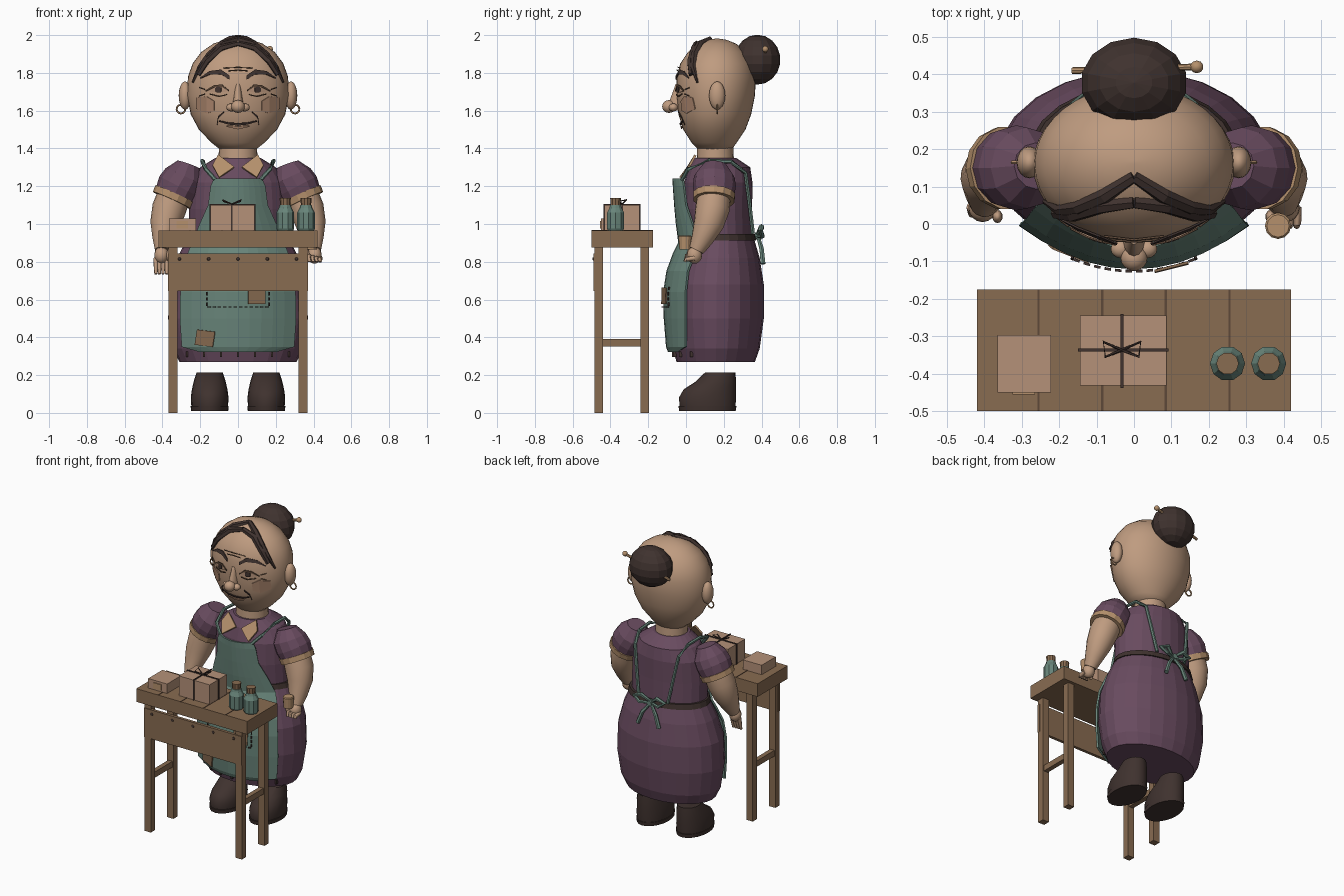
import bpy, bmesh, math
from mathutils import Vector

def mat(name, r, g, b):
    m = bpy.data.materials.new(name)
    m.diffuse_color = (r, g, b, 1)
    return m

SKIN = mat("skin", .52, .33, .215)
BLUSH = mat("blush", .43, .25, .16)
DRESS = mat("plum_cloth", .14, .07, .115)
APRON = mat("sage_cloth", .14, .235, .195)
DARK = mat("dark_brown", .05, .032, .028)
WOOD = mat("wood", .25, .15, .083)
PAPER = mat("paper", .46, .285, .19)
TRIM = mat("tan_trim", .46, .28, .15)
LINE = mat("groove_brown", .11, .065, .04)

def finish(name, bm, m, smooth=0, thick=0):
    bmesh.ops.recalc_face_normals(bm, faces=bm.faces)
    me = bpy.data.meshes.new(name)
    bm.to_mesh(me)
    bm.free()
    me.materials.append(m)
    ob = bpy.data.objects.new(name, me)
    bpy.context.collection.objects.link(ob)
    if smooth:
        bpy.context.view_layer.objects.active = ob
        ob.select_set(True)
        bpy.ops.object.shade_smooth_by_angle(angle=math.radians(smooth))
        ob.select_set(False)
    if thick:
        mod = ob.modifiers.new("thickness", 'SOLIDIFY')
        mod.thickness = thick
        mod.offset = 0
    return ob

def skin_rings(name, rings, m, smooth=0):
    """Bridge equal rings of points and cap both ends."""
    bm = bmesh.new()
    vs = [[bm.verts.new(p) for p in r] for r in rings]
    n = len(vs[0])
    for a, b in zip(vs, vs[1:]):
        for i in range(n):
            bm.faces.new((a[i], a[(i + 1) % n], b[(i + 1) % n], b[i]))
    bm.faces.new(vs[0])
    bm.faces.new(vs[-1])
    return finish(name, bm, m, smooth)

def loft(name, rows, m, n=24, smooth=0, cx=0):
    """Stacked ellipses: (z, half width, front y, back y)."""
    ang = [2 * math.pi * i / n for i in range(n)]
    return skin_rings(name, [[(cx + rx * math.cos(a), (f + b) / 2 + (b - f) / 2 * math.sin(a), z)
                              for a in ang] for z, rx, f, b in rows], m, smooth)

def tube(name, pts, m, n=8, smooth=0):
    """Tube through (x, y, z, radius) points."""
    P = [Vector(p[:3]) for p in pts]
    rings = []
    for i, p in enumerate(P):
        d = (P[min(i + 1, len(P) - 1)] - P[max(i - 1, 0)]).normalized()
        u = d.cross(Vector((0, 1, 0) if abs(d.y) < .9 else (1, 0, 0))).normalized()
        v = d.cross(u)
        rings.append([p + pts[i][3] * (u * math.cos(t) + v * math.sin(t))
                      for t in (2 * math.pi * k / n for k in range(n))])
    return skin_rings(name, rings, m, smooth)

def box(name, x0, x1, y0, y1, z0, z1, m):
    return skin_rings(name, [[(x0, y0, z), (x1, y0, z), (x1, y1, z), (x0, y1, z)] for z in (z0, z1)], m)

def ball(name, c, r, m, u=16, v=10, smooth=60):
    bm = bmesh.new()
    bmesh.ops.create_uvsphere(bm, u_segments=u, v_segments=v, radius=1)
    for p in bm.verts:
        p.co = Vector((c[k] + p.co[k] * r[k] for k in range(3)))
    return finish(name, bm, m, smooth)

def lerp_rows(rows, z):
    z = max(rows[0][0], min(rows[-1][0], z))
    for a, b in zip(rows, rows[1:]):
        if z <= b[0]:
            t = (z - a[0]) / (b[0] - a[0])
            return [p + (q - p) * t for p, q in zip(a, b)]

# Head and neck
HEAD = [(1.39, .09, .07, .24), (1.43, .14, .03, .268), (1.5, .207, -.015, .315), (1.58, .25, -.04, .345),
        (1.68, .27, -.05, .365), (1.78, .265, -.05, .37), (1.85, .24, -.03, .352), (1.91, .195, .01, .315),
        (1.955, .13, .065, .265), (1.975, .07, .115, .215), (1.982, .01, .16, .17)]
loft("head", HEAD, SKIN, 40, 60)
loft("neck", [(1.31, .105, .055, .255), (1.42, .1, .06, .25)], SKIN, 20, 40)

def face_y(x, z):
    _, rx, f, b = lerp_rows(HEAD, z)
    return (f + b) / 2 - (b - f) / 2 * math.sqrt(max(.02, 1 - (x / rx) ** 2))

def on_face(x, z, off=.006):
    return (x, face_y(x, z) - off, z)

def ribbon(name, pts, m, off=.007):
    """Flat stroke on the face: (x, z, width)."""
    bm = bmesh.new()
    prev = None
    for x, z, w in pts:
        cur = [bm.verts.new(on_face(x, z + k * w / 2, off)) for k in (-1, 1)]
        if prev:
            bm.faces.new((prev[0], cur[0], cur[1], prev[1]))
        prev = cur
    finish(name, bm, m, 0, .005)

# Facial features
loft("nose_bridge", [(1.6, .032, -.1, 0), (1.65, .026, -.088, 0), (1.74, .015, -.055, 0)], SKIN, 12, 60)
ball("nose_tip", (0, -.09, 1.622), (.036, .036, .034), SKIN)
for s in (-1, 1):
    ball("nostril", (s * .036, -.067, 1.617), (.026, .024, .021), SKIN)
    ribbon("eyebrow", [(s * .045, 1.775, .022), (s * .09, 1.805, .025), (s * .15, 1.8, .018), (s * .2, 1.772, .005)], DARK)
    ribbon("eye", [(s * .055, 1.705, .006), (s * .085, 1.713, .032), (s * .12, 1.713, .032), (s * .155, 1.705, .006)], PAPER, .004)
    ribbon("iris", [(s * .088, 1.711, .02), (s * .098, 1.711, .032), (s * .11, 1.711, .032), (s * .12, 1.711, .02)], DARK, .01)
    ribbon("eyelid", [(s * .048, 1.705, .006), (s * .085, 1.732, .012), (s * .125, 1.73, .012), (s * .17, 1.705, .006)], LINE, .009)
    ribbon("eye_bag", [(s * .06, 1.685, .005), (s * .1, 1.675, .007), (s * .15, 1.688, .005)], LINE)
    for k in (-1, 1):
        ribbon("crow_foot", [(s * .175, 1.7 + k * .012, .005), (s * .205, 1.7 + k * .022, .005)], LINE)
    ribbon("cheek", [(s * .125, 1.625, .05), (s * .165, 1.63, .09), (s * .22, 1.64, .06)], BLUSH, .004)
    ribbon("smile_fold", [(s * .075, 1.592, .008), (s * .105, 1.565, .014), (s * .11, 1.53, .01)], DARK)
    ball("ear", (s * .28, .165, 1.68), (.034, .043, .075), SKIN)
    # Ring hanging from each ear
    tube("earring", [(s * .302 + .023 * math.cos(t), .165, 1.608 + .023 * math.sin(t), .005)
                     for t in (math.pi / 6 * k for k in range(13))], TRIM, 6)
    # Swept hair strands
    for k, path in enumerate([[(0, 1.978), (.08, 1.952), (.15, 1.895), (.2, 1.83), (.24, 1.75)],
                              [(0, 1.955), (.09, 1.93), (.165, 1.86), (.21, 1.79)]]):
        tube("hair_strand", [(*on_face(s * x, z, .008), r) for (x, z), r in
                             zip(path, (.016, .021, .019, .015, .006))], DARK, 6)
for z, w in ((1.83, .08), (1.815, .05)):
    ribbon("forehead_line", [(-w, z - .004, .005), (0, z, .005), (w, z - .004, .005)], LINE)
ribbon("mouth", [(-.1, 1.545, .006), (-.05, 1.532, .01), (0, 1.528, .012), (.05, 1.532, .01), (.1, 1.545, .006)], DARK)
ribbon("lower_lip", [(-.06, 1.518, .006), (0, 1.51, .016), (.06, 1.518, .006)], BLUSH)

# Hair bun and pin
ball("hair_bun", (0, .378, 1.87), (.145, .122, .132), DARK, 14, 9, 0)
tube("bun_pin", [(-.165, .41, 1.83, .009), (.165, .42, 1.925, .009)], TRIM)
ball("pin_bead", (.168, .42, 1.926), (.018, .017, .017), TRIM, 10, 6)

# Dress
SKIRT = [(.27, .31, -.05, .365), (.34, .345, -.07, .39), (.5, .37, -.09, .412), (.68, .362, -.088, .412),
         (.82, .32, -.05, .39), (.94, .265, 0, .355)]
loft("skirt", SKIRT, DRESS, 24)
loft("bodice", [(.92, .262, 0, .352), (1.08, .26, -.015, .35), (1.22, .25, -.01, .352), (1.3, .2, .012, .34),
                (1.35, .12, .045, .265)], DRESS, 24)
loft("belt", [(.913, .284, -.012, .372), (.947, .274, -.008, .366)], DARK, 24)
for i in range(7):
    x = -.27 + .09 * i
    y = .157 - .225 * math.sqrt(1 - (x / .33) ** 2)
    box("hem_stitch", x - .005, x + .005, y - .006, y + .01, .295, .325, DARK)

# Apron with bib, stitches and patches
BIB = [(.325, .2, -.09, .05), (.35, .295, -.1, .1), (.5, .305, -.112, .112), (.64, .302, -.115, .115),
       (.75, .29, -.098, .11), (.84, .265, -.065, .11), (.9, .24, -.035, .1), (1, .2, -.048, .085),
       (1.1, .155, -.057, .06), (1.2, .142, -.064, .055), (1.24, .125, -.066, .05)]

def apron_y(x, z):
    _, w, f, d = lerp_rows(BIB, z)
    return f + d * (x / w) ** 2

bm = bmesh.new()
grid = [[bm.verts.new((w * k / 5, f + d * (k / 5) ** 2, z)) for k in range(-5, 6)] for z, w, f, d in BIB]
for a, b in zip(grid, grid[1:]):
    for i in range(10):
        bm.faces.new((a[i], a[i + 1], b[i + 1], b[i]))
finish("apron", bm, APRON, 0, .012)

def patch(name, x, z, w, h, tilt, m, off=.013):
    bm = bmesh.new()
    q = [(x + a * w + b * tilt, z + b * h - a * tilt) for a, b in ((-.5, -.5), (.5, -.5), (.5, .5), (-.5, .5))]
    bm.faces.new([bm.verts.new((u, apron_y(u, v) - off, v)) for u, v in q])
    finish(name, bm, m, 0, .007)

patch("low_patch", -.175, .395, .095, .08, .012, WOOD)
patch("pocket_patch", .1, .62, .09, .085, 0, WOOD, .018)
for i in range(12):
    patch("pocket_stitch", -.154 + .028 * i, .56, .017, .006, 0, DARK)
for s in (-1, 1):
    for i in range(4):
        patch("pocket_side_stitch", s * .165, .575 + .028 * i, .006, .017, 0, DARK)
    # Straps over the shoulders
    tube("strap", [(s * .12, -.02, 1.235, .011), (s * .17, .01, 1.29, .011), (s * .19, .12, 1.335, .011),
                   (s * .185, .24, 1.33, .011), (s * .165, .315, 1.27, .011), (s * .14, .335, 1.12, .011),
                   (s * .11, .355, .95, .011)], APRON, 6)
    # Bow at the back
    tube("bow_loop", [(0, .375, .94, .008), (s * .06, .4, .985, .015), (s * .115, .395, .965, .014),
                      (s * .07, .405, .935, .012), (0, .378, .935, .008)], APRON, 6)
    tube("bow_tail", [(0, .38, .935, .009), (s * .05, .4, .87, .013), (s * .08, .408, .79, .014)], APRON, 6)
    # Pointed collar flaps
    bm = bmesh.new()
    bm.faces.new([bm.verts.new(p) for p in ((s * .02, .01, 1.30), (s * .105, .05, 1.365), (s * .135, .02, 1.31),
                                            (s * .1, -.03, 1.245))])
    finish("collar_flap", bm, TRIM, 0, .012)
    # Sleeves, arms and hands
    tube("sleeve", [(s * .262, .155, 1.315, .062), (s * .285, .15, 1.25, .108), (s * .315, .15, 1.2, .114),
                    (s * .34, .15, 1.145, .105)], DRESS, 12)
    tube("cuff", [(s * .335, .15, 1.158, .113), (s * .35, .148, 1.125, .11)], TRIM, 14)
    tube("arm", [(s * .335, .15, 1.16, .088), (s * .365, .14, 1.08, .091), (s * .385, .12, 1.0, .08),
                 (s * .395, .085, .92, .058), (s * .4, .055, .86, .04)], SKIN, 20, 60)
    ball("palm", (s * .405, .045, .835), (.038, .04, .045), SKIN)
    for i in range(4):
        x, y = s * (.378 + .019 * i), .045
        tip = [(x, y - .01, .775, .011), (x, y - .02, .735, .008)] if s < 0 else \
              [(x, y - .045, .83 - .006 * i, .012), (x, y - .05, .80, .009)]
        tube("finger", [(x, y, .82, .013)] + tip, SKIN, 8, 60)
    ball("thumb", (s * .365, .02, .835), (.014, .018, .035), SKIN, 10, 6)
    # Shoes
    loft("shoe", [(.035, .097, -.033, .262), (.08, .1, -.038, .265), (.125, .094, -.012, .265),
                  (.165, .085, .05, .265), (.213, .07, .1, .262)], DARK, 20, 50, s * .15)
    loft("sole", [(.01, .098, -.036, .263), (.036, .101, -.04, .267)], DARK, 20, 40, s * .15)
tube("bow_knot", [(0, .365, .937, .018), (0, .4, .937, .018)], APRON, 8)
tube("held_cup", [(.385, -.005, .865, .03), (.385, -.005, .935, .035), (.385, -.005, .94, .03)], TRIM, 12)

# Table
box("table_top", -.42, .42, -.5, -.175, .875, .965, WOOD)
for x in (-.255, -.085, .085, .255):
    box("plank_groove", x - .003, x + .003, -.5, -.175, .96, .967, LINE)
for s in (-1, 1):
    for y in (-.485, -.24):
        box("table_leg", s * .345 - .024, s * .345 + .024, y, y + .045, 0, .88, WOOD)
    box("side_rail", s * .345 - .016, s * .345 + .016, -.45, -.23, .352, .392, WOOD)
box("front_panel", -.37, .37, -.49, -.47, .645, .843, WOOD)
for i in range(5):
    ball("panel_nail", (-.31 + .155 * i, -.49, .815), (.009, .006, .009), DARK, 8, 6)

# Tied parcel
box("parcel", -.145, .087, -.432, -.245, .965, 1.1, PAPER)
box("parcel_string_long", -.15, .092, -.341, -.333, .965, 1.105, DARK)
box("parcel_string_short", -.036, -.028, -.438, -.24, .965, 1.105, DARK)
for s in (-1, 1):
    tube("string_bow", [(-.032, -.337, 1.105, .004), (-.032 + s * .05, -.315, 1.128, .004),
                        (-.032 + s * .045, -.355, 1.12, .004), (-.032, -.337, 1.105, .004)], DARK, 5)

# Small box with label
box("small_box", -.365, -.222, -.45, -.297, .965, 1.03, PAPER)
box("small_label", -.325, -.265, -.456, -.449, .975, 1.015, TRIM)

# Bottles with corks
for x in (.25, .36):
    tube("bottle", [(x, -.373, .966, .042), (x, -.373, .975, .047), (x, -.373, 1.06, .047),
                    (x, -.373, 1.085, .034), (x, -.373, 1.1, .03)], APRON, 10)
    tube("cork", [(x, -.373, 1.1, .027), (x, -.373, 1.138, .03)], WOOD, 10)
